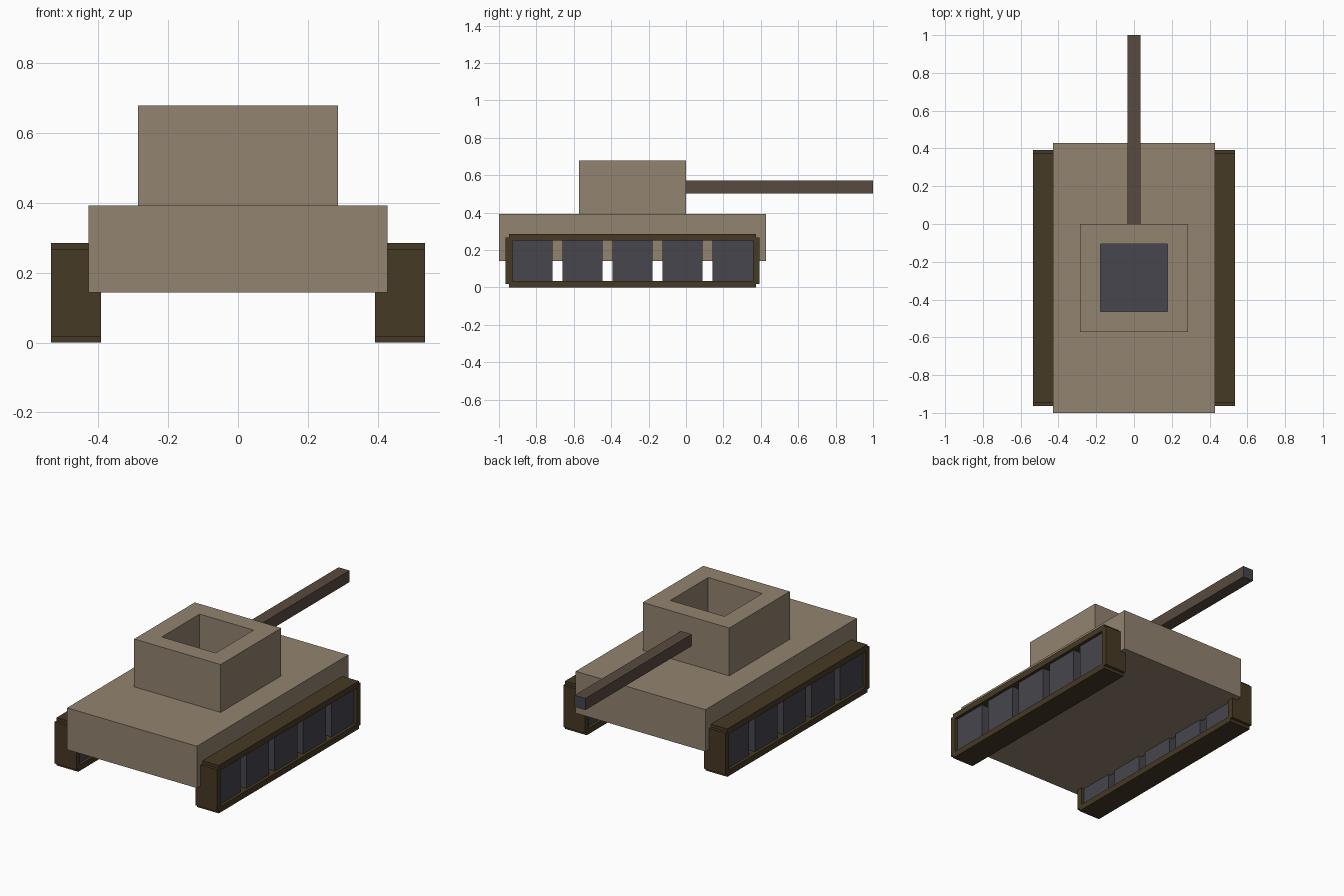
import bpy, bmesh
from mathutils import Vector

cube = bpy.data.objects.get("Cube")
if cube:
    bpy.data.objects.remove(cube, do_unlink=True)

U = 1 / 28  # modelling grid step


def material(name, rgb):
    m = bpy.data.materials.new(name)
    m.use_nodes = True
    col = (*rgb, 1)
    m.diffuse_color = col
    bsdf = next(n for n in m.node_tree.nodes if n.type == 'BSDF_PRINCIPLED')
    bsdf.inputs["Base Color"].default_value = col
    return m


TAN = material("tan_armour", (0.288, 0.227, 0.163))
BROWN = material("dark_brown_barrel", (0.098, 0.069, 0.051))
OLIVE = material("dark_olive_track", (0.061, 0.041, 0.018))
GREY = material("dark_grey_metal", (0.061, 0.061, 0.074))


def finish(bm, name, *mats):
    bmesh.ops.recalc_face_normals(bm, faces=bm.faces)
    mesh = bpy.data.meshes.new(name)
    bm.to_mesh(mesh)
    bm.free()
    for m in mats:
        mesh.materials.append(m)
    ob = bpy.data.objects.new(name, mesh)
    bpy.context.collection.objects.link(ob)
    return ob


def box(name, lo, hi, *mats):
    """Box between two corners given in grid steps."""
    bm = bmesh.new()
    bmesh.ops.create_cube(bm, size=1)
    lo, hi = Vector(lo) * U, Vector(hi) * U
    for v in bm.verts:
        v.co = (lo + hi) / 2 + v.co * (hi - lo)
    return finish(bm, name, *mats)


def hollow(name, outer, inner, place, depth, mat):
    """Extrude an outline with a hole through it; place maps 2D to 3D."""
    bm = bmesh.new()
    edges = []
    for loop in (outer, inner):
        vs = [bm.verts.new(Vector(place(*p)) * U) for p in loop]
        edges += [bm.edges.new((a, b)) for a, b in zip(vs, vs[1:] + vs[:1])]
    bmesh.ops.triangle_fill(bm, edges=edges, use_beauty=True)
    ext = bmesh.ops.extrude_face_region(bm, geom=bm.faces[:])
    moved = [g for g in ext["geom"] if isinstance(g, bmesh.types.BMVert)]
    bmesh.ops.translate(bm, verts=moved, vec=Vector(depth) * U)
    # merge the fill triangles back into large flat faces
    bmesh.ops.recalc_face_normals(bm, faces=bm.faces)
    return finish(bm, name, mat)


def rect(a0, b0, a1, b1):
    return [(a0, b0), (a1, b0), (a1, b1), (a0, b1)]


# Hull
box("hull", (-12, -28, 4), (12, 12, 11), TAN)

# Open turret with a dark floor
hollow("turret", rect(-8, -16, 8, 0), rect(-5, -13, 5, -3),
       lambda x, y: (x, y, 11), (0, 0, 8), TAN)
box("turret_floor", (-5, -13, 11), (5, -3, 11.2), GREY)

# Barrel with a grey muzzle face
barrel = box("barrel", (-1, 0, 14.1), (1, 28, 16.05), BROWN, GREY)
for p in barrel.data.polygons:
    p.material_index = 1 if p.normal.y > 0.9 else 0

# Tracks: stepped-corner frames holding five square wheels each
frame = [(-26.5, 0), (10.5, 0), (10.5, 0.5), (11, 0.5), (11, 7.5), (10.5, 7.5),
         (10.5, 8), (-26.5, 8), (-26.5, 7.5), (-27, 7.5), (-27, 0.5), (-26.5, 0.5)]
for side, s in (("left", 1), ("right", -1)):
    hollow(f"{side}_track", frame, rect(-26, 1, 10, 7),
           lambda y, z: (11 * s, y, z), (4 * s, 0, 0), OLIVE)
    x0, x1 = sorted((11.5 * s, 14.5 * s))
    for i in range(5):
        y = -26 + i * 7.5
        box(f"{side}_wheel_{i + 1}", (x0, y, 1), (x1, y + 6, 7), GREY)
